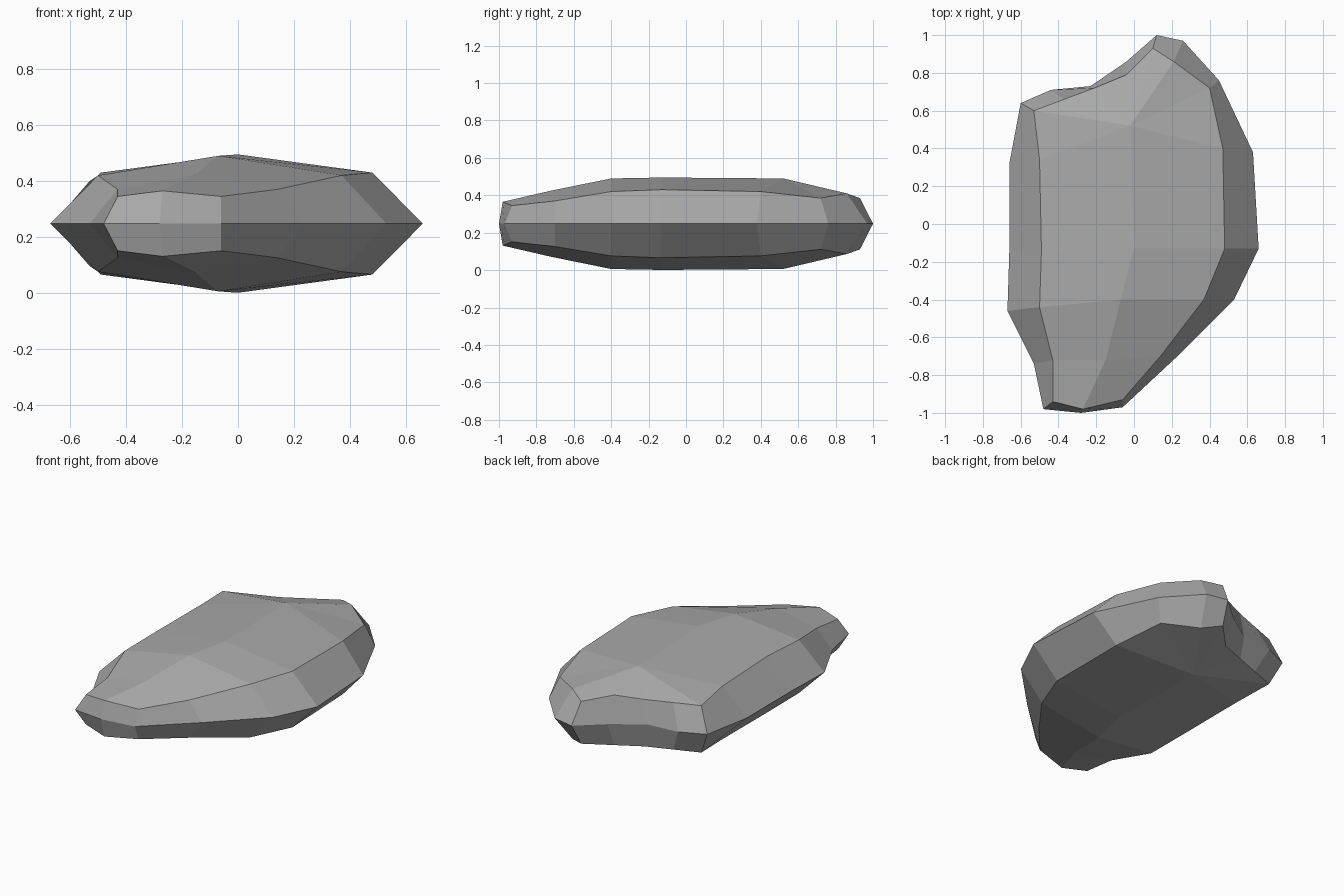
import bpy
import bmesh

# Remove the default cube
default_cube = bpy.data.objects.get("Cube")
if default_cube:
    bpy.data.objects.remove(default_cube, do_unlink=True)

MID_HEIGHT = 0.248

# Clockwise outline: rim x, rim y, shoulder x, shoulder y, shoulder z
OUTLINE = [
    (.12, 1, .10, .93, .385), (.26, .97, .21, .86, .41),
    (.45, .76, .40, .72, .385), (.63, .38, .47, .40, .42),
    (.66, -.13, .48, -.13, .43), (.53, -.4, .37, -.4, .42),
    (.23, -.7, .14, -.7, .37), (-.06, -.97, -.06, -.93, .345),
    (-.28, -1, -.27, -.98, .365), (-.48, -.98, -.43, -.94, .345),
    (-.53, -.74, -.43, -.72, .37), (-.67, -.46, -.5, -.44, .42),
    (-.66, -.14, -.49, -.14, .43), (-.66, .32, -.5, .34, .42),
    (-.6, .64, -.53, .6, .4), (-.44, .71, -.37, .66, .4),
    (-.23, .73, -.21, .72, .4), (-.04, .86, -.04, .79, .41),
]
# Ridge along the top, from back to front
RIDGE = [(-.02, .52, .49), (0, -.13, .495), (-.07, -.4, .49), (-.15, -.72, .425)]


def make_material(name, value):
    material = bpy.data.materials.new(name)
    material.use_nodes = True
    color = (value, value, value, 1)
    material.diffuse_color = color
    shader = next(n for n in material.node_tree.nodes if n.type == 'BSDF_PRINCIPLED')
    shader.inputs["Base Color"].default_value = color
    return material


def build_upper_half(bm):
    rim = [bm.verts.new((p[0], p[1], 0)) for p in OUTLINE]
    shoulder = [bm.verts.new((p[2], p[3], p[4] - MID_HEIGHT)) for p in OUTLINE]
    ridge = [bm.verts.new((x, y, z - MID_HEIGHT)) for x, y, z in RIDGE]
    count = len(rim)

    # Sloping side band
    for i in range(count):
        j = (i + 1) % count
        bm.faces.new((rim[i], shoulder[i], shoulder[j], rim[j]))

    # Fan of facets around the back end of the ridge
    back = shoulder[13:] + shoulder[:4]
    for a, b in zip(back, back[1:]):
        bm.faces.new((a, ridge[0], b))

    # Facets falling from the ridge to each shoulder
    spine = ridge + [shoulder[8]]
    left_side = shoulder[3:8]
    right_side = shoulder[13:8:-1]
    for k in range(len(spine) - 1):
        bm.faces.new((left_side[k], spine[k], spine[k + 1], left_side[k + 1]))
        bm.faces.new((spine[k], right_side[k], right_side[k + 1], spine[k + 1]))

    # Turn every facet outwards
    bm.normal_update()
    for face in bm.faces:
        if face.normal.z < 0:
            face.normal_flip()


# Flat faceted stone, mirrored top to bottom
bm = bmesh.new()
build_upper_half(bm)
mesh = bpy.data.meshes.new("flat_stone")
bm.to_mesh(mesh)
bm.free()
mesh.materials.append(make_material("stone_grey", 0.4))

stone = bpy.data.objects.new("flat_stone", mesh)
stone.location.z = MID_HEIGHT
bpy.context.collection.objects.link(stone)

mirror = stone.modifiers.new("mirror_underside", 'MIRROR')
mirror.use_axis = (False, False, True)
mirror.use_clip = True
